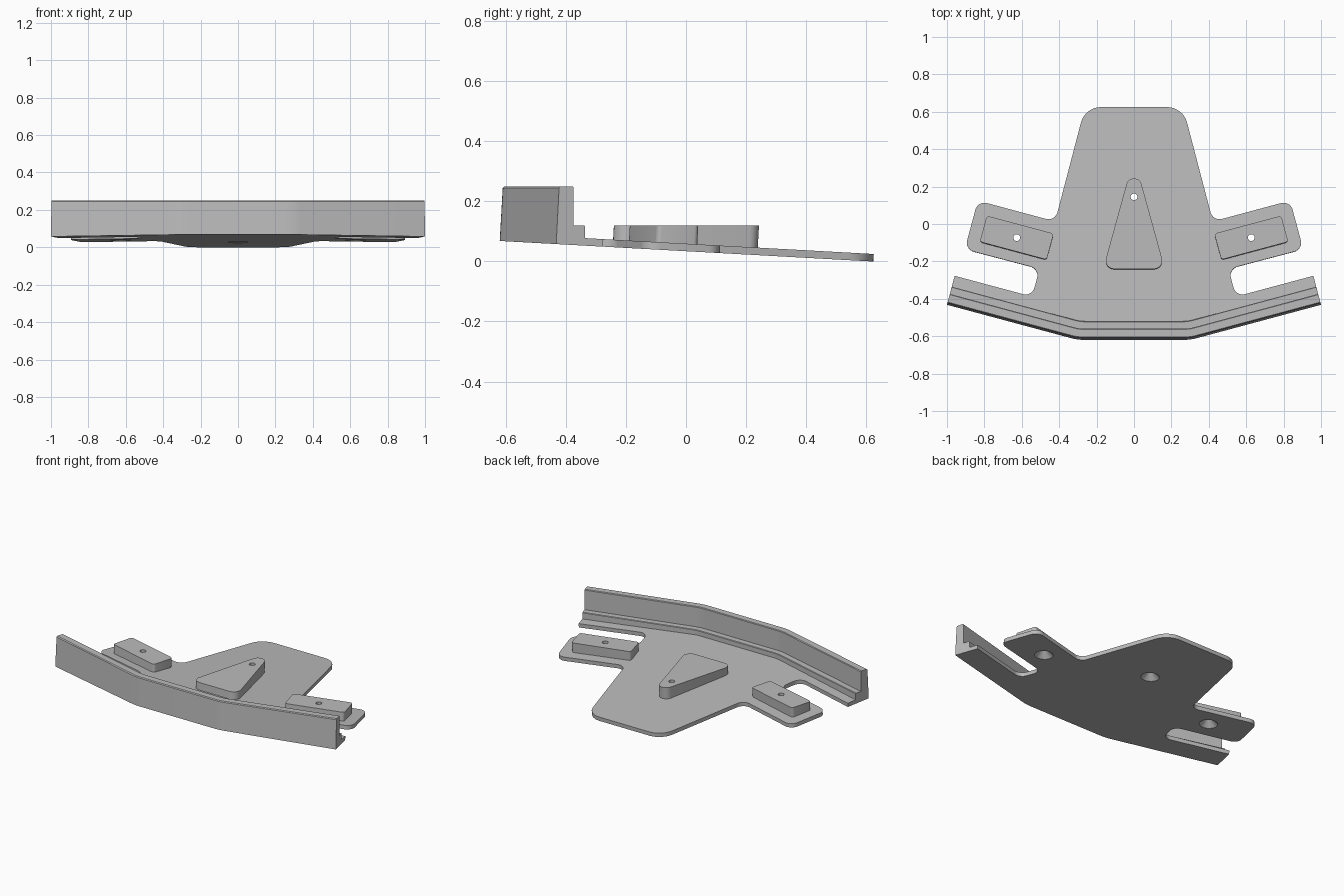
import bpy, bmesh, math
from mathutils import Vector

cube = bpy.data.objects.get("Cube")
if cube:
    bpy.data.objects.remove(cube, do_unlink=True)

SLOPE = 0.055          # the plate tilts down toward the back
THICK = 0.025
PAD_TOP = 0.12
FENCE_TOP = 0.25
ANGLE = math.radians(15)

grey = bpy.data.materials.new("plain grey")
grey.use_nodes = True
grey.diffuse_color = (0.5, 0.5, 0.5, 1)
grey.node_tree.nodes["Principled BSDF"].inputs["Base Color"].default_value = (0.5, 0.5, 0.5, 1)


def base(y):
    return 0.034 - SLOPE * y


def fillet(corners, closed=True, steps=8):
    """Round each (x, y, radius) corner of a path."""
    out, n = [], len(corners)
    for i, (x, y, r) in enumerate(corners):
        p = Vector((x, y))
        if r == 0 or (not closed and i in (0, n - 1)):
            out.append(p)
            continue
        a = (Vector(corners[i - 1][:2]) - p).normalized()
        b = (Vector(corners[(i + 1) % n][:2]) - p).normalized()
        half = a.angle(b) / 2
        centre = p + (a + b).normalized() * r / math.sin(half)
        start = p + a * r / math.tan(half) - centre
        end = p + b * r / math.tan(half) - centre
        sweep = start.angle_signed(end)
        for k in range(steps + 1):
            t = -sweep * k / steps
            c, s = math.cos(t), math.sin(t)
            out.append(centre + Vector((start.x * c - start.y * s, start.x * s + start.y * c)))
    return out


def finish(name, bm):
    bmesh.ops.recalc_face_normals(bm, faces=bm.faces)
    mesh = bpy.data.meshes.new(name)
    bm.to_mesh(mesh)
    bm.free()
    mesh.materials.append(grey)
    ob = bpy.data.objects.new(name, mesh)
    bpy.context.collection.objects.link(ob)
    return ob


def skin(name, rings):
    """Join matching closed rings of points and cap both ends."""
    bm = bmesh.new()
    loops = [[bm.verts.new(p) for p in ring] for ring in rings]
    for lo, hi in zip(loops, loops[1:]):
        for i in range(len(lo)):
            j = (i + 1) % len(lo)
            bm.faces.new((lo[i], lo[j], hi[j], hi[i]))
    bm.faces.new(loops[0])
    bm.faces.new(loops[-1])
    return finish(name, bm)


def prism(name, outline, low, high):
    """Extrude an outline between two height rules, leaning with the plate."""
    bottom = [(p.x, p.y - SLOPE * (high(p.y) - low(p.y)), low(p.y)) for p in outline]
    top = [(p.x, p.y, high(p.y)) for p in outline]
    return skin(name, [bottom, top])


def pad(name, outline):
    return prism(name, outline, lambda y: base(y) + 0.012, lambda y: PAD_TOP)


# Base plate: right half outline, then mirrored
half = [(0.30, -0.61, 0.3), (0.997, -0.422, 0), (0.959, -0.277, 0),
        (0.545, -0.388, 0.05), (0.505, -0.240, 0.05), (0.905, -0.135, 0.05),
        (0.835, 0.125, 0.05), (0.422, 0.014, 0.05), (0.262, 0.625, 0.11)]
mirrored = [(-x, y, r) for x, y, r in reversed(half)]
plate = prism("base_plate", fillet(half + mirrored), base, lambda y: base(y) + THICK)

# Centre pad
centre_pad = pad("centre_pad", fillet([(0.165, -0.24, 0.045), (0.032, 0.243, 0.04),
                                       (-0.032, 0.243, 0.04), (-0.165, -0.24, 0.045)]))

# Wing pads
wing_pads = []
for side, label in ((1, "left"), (-1, "right")):
    corners = []
    for u, v in ((-1, -1), (1, -1), (1, 1), (-1, 1)):
        a, b = u * 0.185, v * 0.072
        corners.append((side * (0.627 + a * math.cos(ANGLE) - b * math.sin(ANGLE)),
                        -0.073 + a * math.sin(ANGLE) + b * math.cos(ANGLE), 0.016))
    wing_pads.append(pad(label + "_wing_pad", fillet(corners, steps=5)))

# Front fence with its ledge, swept along the bent front edge
path = fillet([(-1, -0.432, 0), (-0.30, -0.62, 0.3), (0.30, -0.62, 0.3), (1, -0.432, 0)], closed=False)
rings = []
for i, p in enumerate(path):
    before = (p - path[i - 1]).normalized() if i else None
    after = (path[i + 1] - p).normalized() if i < len(path) - 1 else None
    tangent = ((before or after) + (after or before)).normalized()
    inward = Vector((-tangent.y, tangent.x)) / tangent.dot(after or before)

    def spot(depth, z=None, lift=0):
        q = p + inward * depth
        return (q.x, q.y, base(q.y) + lift if z is None else z)

    rings.append([spot(0), spot(0.010, FENCE_TOP - 0.005), spot(0.015, FENCE_TOP),
                  spot(0.056, FENCE_TOP), spot(0.060, FENCE_TOP - 0.004),
                  spot(0.060, PAD_TOP), spot(0.097, PAD_TOP), spot(0.100, PAD_TOP - 0.003),
                  spot(0.100, lift=0.012), spot(0.03, lift=0.012), spot(0.012)])
fence = skin("front_fence", rings)

# Countersunk bolt holes
for x, y, upper in ((0, 0.145, centre_pad), (0.627, -0.073, wing_pads[0]), (-0.627, -0.073, wing_pads[1])):
    z = base(y)
    circle = [2 * math.pi * k / 32 for k in range(32)]
    cutter = skin("hole_cutter", [[(x + r * math.cos(t), y + r * math.sin(t), h) for t in circle]
                                  for r, h in ((0.055, z - 0.03), (0.055, z), (0.018, z + 0.037), (0.018, 0.2))])
    cutter.hide_render = True
    for ob in (plate, upper):
        mod = ob.modifiers.new("bolt_hole", "BOOLEAN")
        mod.operation = "DIFFERENCE"
        mod.solver = "EXACT"
        mod.object = cutter
        bpy.context.view_layer.objects.active = ob
        bpy.ops.object.modifier_apply(modifier=mod.name)
    bpy.data.objects.remove(cutter, do_unlink=True)

# Smooth the rounded corners and keep the edges sharp
bpy.ops.object.select_all(action="DESELECT")
for ob in (plate, centre_pad, fence, *wing_pads):
    ob.select_set(True)
bpy.context.view_layer.objects.active = plate
bpy.ops.object.shade_smooth_by_angle(angle=math.radians(30))
